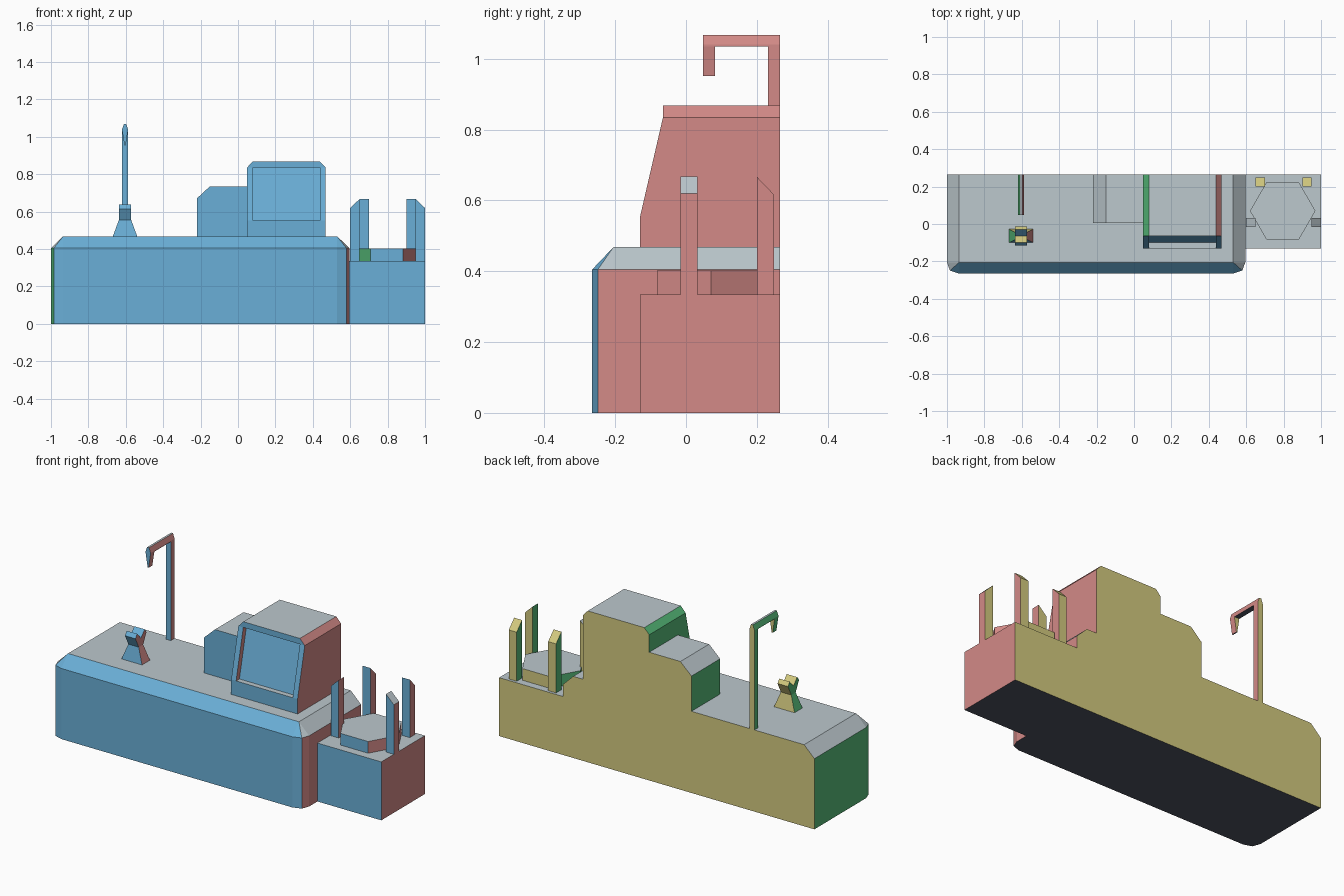
import bpy, bmesh, math
from mathutils import Vector

cube = bpy.data.objects.get("Cube")
if cube:
    bpy.data.objects.remove(cube)


def linear(v):
    v /= 255
    return v / 12.92 if v <= 0.04045 else ((v + 0.055) / 1.055) ** 2.4


# One colour per facing direction: name, sRGB, direction
PALETTE = [
    ("blue", (106, 175, 215), (0, -1, 0)),
    ("red", (211, 138, 135), (1, 0, 0)),
    ("green", (86, 186, 121), (-1, 0, 0)),
    ("yellow", (211, 202, 127), (0, 1, 0)),
    ("pale_grey", (188, 200, 205), (0, 0, 1)),
    ("dark_grey", (78, 82, 96), (0, 0, -1)),
]
MATERIALS = []
for name, rgb, _ in PALETTE:
    mat = bpy.data.materials.new(name)
    colour = [linear(c) for c in rgb] + [1]
    mat.use_nodes = True
    mat.diffuse_color = colour
    mat.node_tree.nodes["Principled BSDF"].inputs["Base Color"].default_value = colour
    MATERIALS.append(mat)
DIRECTIONS = [Vector(d) for _, _, d in PALETTE]


def loft(name, *rings):
    """Closed solid through rings of 3D points, coloured by face direction."""
    bm = bmesh.new()
    rows = [[bm.verts.new(p) for p in ring] for ring in rings]
    n = len(rows[0])
    bm.faces.new(rows[0])
    bm.faces.new(rows[-1])
    for low, high in zip(rows, rows[1:]):
        for i in range(n):
            j = (i + 1) % n
            bm.faces.new((low[i], low[j], high[j], high[i]))
    bmesh.ops.remove_doubles(bm, verts=bm.verts, dist=0.0005)
    bmesh.ops.recalc_face_normals(bm, faces=bm.faces)
    bm.normal_update()
    for f in bm.faces:
        f.material_index = max(range(6), key=lambda k: f.normal.dot(DIRECTIONS[k]))
    mesh = bpy.data.meshes.new(name)
    bm.to_mesh(mesh)
    bm.free()
    for mat in MATERIALS:
        mesh.materials.append(mat)
    obj = bpy.data.objects.new(name, mesh)
    bpy.context.collection.objects.link(obj)
    return obj


def at(axis, outline, d):
    """Place a 2D outline at distance d along an axis."""
    place = {"x": lambda u, v: (d, u, v),
             "y": lambda u, v: (u, d, v),
             "z": lambda u, v: (u, v, d)}[axis]
    return [place(u, v) for u, v in outline]


def prism(name, axis, outline, a, b):
    return loft(name, at(axis, outline, a), at(axis, outline, b))


def rect(u0, u1, v0, v1):
    return [(u0, v0), (u1, v0), (u1, v1), (u0, v1)]


BACK = 0.265
TOP = 0.468

# Main counter: rounded front corners that close to a point at the chamfered top
L, R, F = -1.0, 0.595, -0.265
counter_outline = [(L, BACK), (L, -0.205), (L + 0.016, -0.249), (L + 0.065, F),
                   (R - 0.065, F), (R - 0.016, -0.249), (R, -0.205), (R, BACK)]
left_top, right_top = (L + 0.065, -0.205), (R - 0.065, -0.205)
counter_top = [(L + 0.065, BACK)] + [left_top] * 3 + [right_top] * 3 + [(R - 0.065, BACK)]
loft("counter", at("z", counter_outline, 0), at("z", counter_outline, 0.405),
     at("z", counter_top, TOP))

# Low side block with a hexagonal slab
prism("side_block", "z", rect(0.59, 1.0, -0.13, BACK), 0, 0.335)
hexagon = [(0.795 + 0.175 * math.cos(math.radians(a)), 0.07 + 0.175 * math.sin(math.radians(a)))
           for a in range(0, 360, 60)]
prism("hexagon_slab", "z", hexagon, 0.335, 0.402)

# Four posts with slanted tops, mirrored about the slab centre
for side, label in ((-1, "right"), (1, "left")):
    outer, inner = 0.8 + side * 0.2, 0.8 + side * 0.15
    prism("front_post_" + label, "y",
          [(outer, 0.335), (inner, 0.335), (inner, 0.667), (outer, 0.619)], -0.016, 0.032)
    prism("back_post_" + label, "x",
          [(0.2, 0.335), (0.249, 0.335), (0.249, 0.616), (0.2, 0.667)],
          0.8 + side * 0.1, 0.8 + side * 0.15)

# Display housing: core with a recessed slanted screen
prism("screen_housing", "x",
      [(-0.13, TOP), (-0.13, 0.553), (-0.1, 0.553), (-0.035, 0.835), (-0.065, 0.835),
       (-0.065, 0.868), (BACK, 0.868), (BACK, TOP)], 0.079, 0.438)


# Housing cheeks that frame the screen, with chamfered upper edges
def cheek_profile(top):
    return [(-0.13, TOP), (-0.13, 0.553), (-0.065, 0.835), (-0.065, top), (BACK, top), (BACK, TOP)]


for label, outer, inner in (("right", 0.048, 0.079), ("left", 0.469, 0.438)):
    loft("housing_cheek_" + label, at("x", cheek_profile(0.835), outer),
         at("x", cheek_profile(0.868), inner))

# Lower cabinet beside the display
prism("low_cabinet", "y",
      [(-0.22, TOP), (0.05, TOP), (0.05, 0.735), (-0.15, 0.735), (-0.22, 0.67)], 0.005, BACK)

# Hooked pole: upright, ridged arm and tapering tip
X = -0.604
prism("pole_upright", "z", rect(X - 0.016, X + 0.016, 0.231, BACK), TOP, 1.037)
prism("pole_arm", "y",
      [(X - 0.016, 1.035), (X + 0.016, 1.035), (X + 0.016, 1.04), (X + 0.006, 1.068),
       (X - 0.006, 1.068), (X - 0.016, 1.04)], 0.048, BACK)
prism("pole_tip", "y",
      [(X - 0.016, 1.036), (X + 0.016, 1.036), (X + 0.003, 0.952), (X - 0.003, 0.952)],
      0.048, 0.082)

# Notched stand: flared foot and forked head
Y = -0.064
loft("stand_foot",
     at("z", rect(X - 0.065, X + 0.065, Y - 0.036, Y + 0.036), TOP),
     at("z", rect(X - 0.033, X + 0.033, Y - 0.02, Y + 0.02), 0.555))
fork = [(-0.02, 0.555), (0.02, 0.555), (0.05, 0.615), (0.034, 0.637),
        (0, 0.6), (-0.034, 0.637), (-0.05, 0.615)]
prism("stand_fork", "x", [(Y + u, v) for u, v in fork], X - 0.033, X + 0.033)
